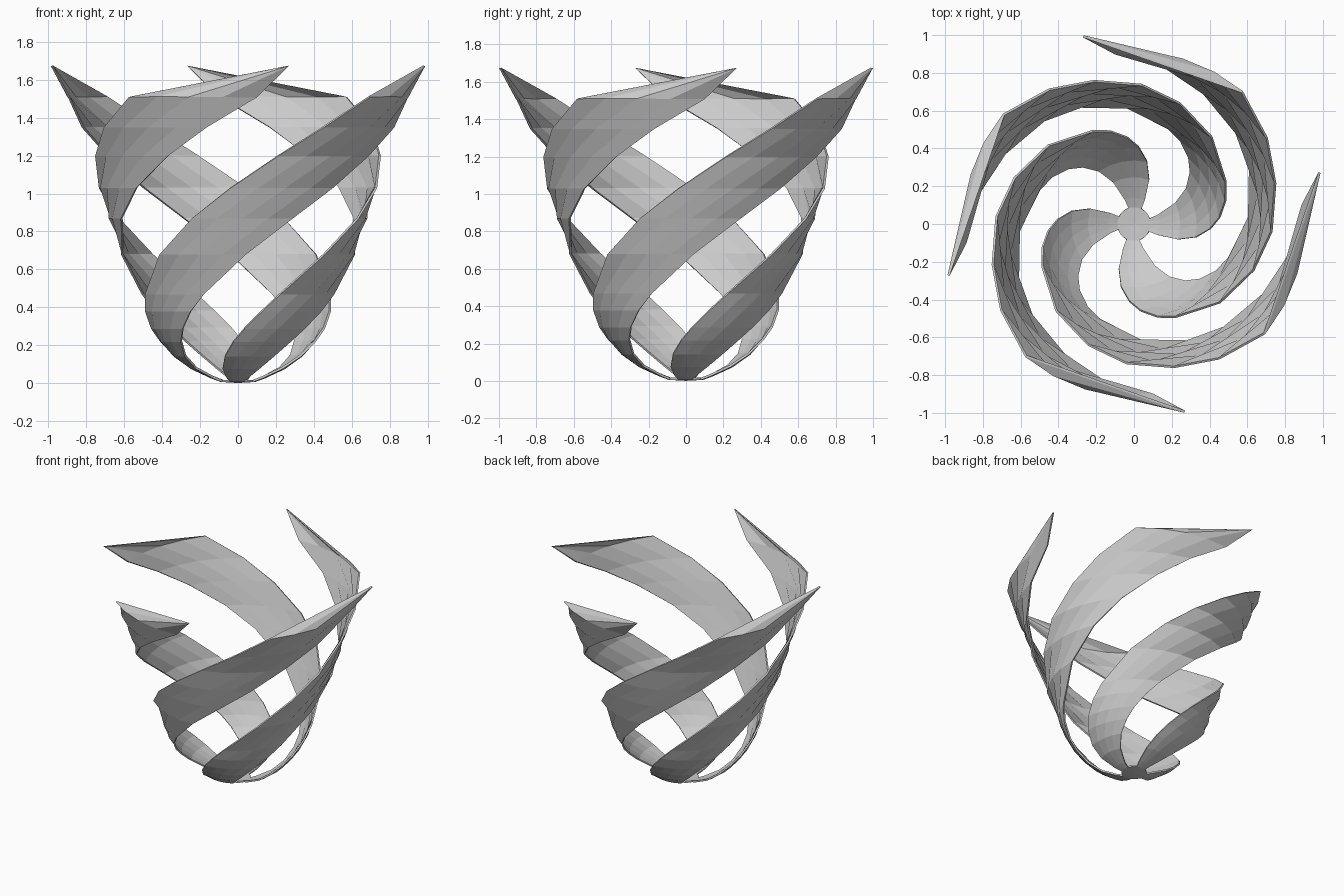
import bpy, bmesh
from math import radians, cos, sin

if "Cube" in bpy.data.objects:
    bpy.data.objects.remove(bpy.data.objects["Cube"])

# Bowl profile (radius, height) up to where the petal tips start
PROFILE = [(.09, .012), (.14, .03), (.25, .08), (.34, .145), (.41, .22),
           (.46, .29), (.507, .38), (.54, .47), (.62, .68), (.685, .87),
           (.738, 1.03), (.787, 1.2), (.845, 1.35), (.908, 1.51)]
TWIST = 111.5        # degrees of twist per unit of height
START = 85.0         # angle of the first petal's centre line at z = 0
COLS, WIDTH = 4, 46  # faces across a petal, petal width in degrees
TIP = (1.03, 285.3, 1.674)   # radius, angle, height of the first petal's tip


def polar(r, deg, z):
    return (r * cos(radians(deg)) * .988, r * sin(radians(deg)), z)


bm = bmesh.new()
hub_ring = []
r0, z0 = PROFILE[0]
step = WIDTH / COLS
gap = (90 - WIDTH) / COLS

for p in range(4):
    # Spiral ribbon
    rows = []
    for r, z in PROFILE:
        a0 = START + 90 * p + TWIST * z - WIDTH / 2
        rows.append([bm.verts.new(polar(r, a0 + step * c, z)) for c in range(COLS + 1)])
    for lo, hi in zip(rows, rows[1:]):
        for c in range(COLS):
            bm.faces.new((lo[c], lo[c + 1], hi[c + 1], hi[c]))
    # Pointed tip
    tip = bm.verts.new(polar(TIP[0], TIP[1] + 90 * p, TIP[2]))
    last = rows[-1]
    for c in range(COLS):
        bm.faces.new((last[c], last[c + 1], tip))
    # Hub rim: petal root, then the gap to the next petal
    hub_ring += rows[0]
    a1 = START + 90 * p + TWIST * z0 + WIDTH / 2
    hub_ring += [bm.verts.new(polar(r0, a1 + gap * c, z0)) for c in range(1, COLS)]

# Shallow hub disc
centre = bm.verts.new((0, 0, .007))
for a, b in zip(hub_ring, hub_ring[1:] + hub_ring[:1]):
    bm.faces.new((a, b, centre))

bmesh.ops.recalc_face_normals(bm, faces=bm.faces)
mesh = bpy.data.meshes.new("twisted_petal_bowl")
bm.to_mesh(mesh)
bm.free()
bowl = bpy.data.objects.new("twisted_petal_bowl", mesh)
bpy.context.collection.objects.link(bowl)

# Thin wall
wall = bowl.modifiers.new("wall", 'SOLIDIFY')
wall.thickness = .012
wall.offset = 0
